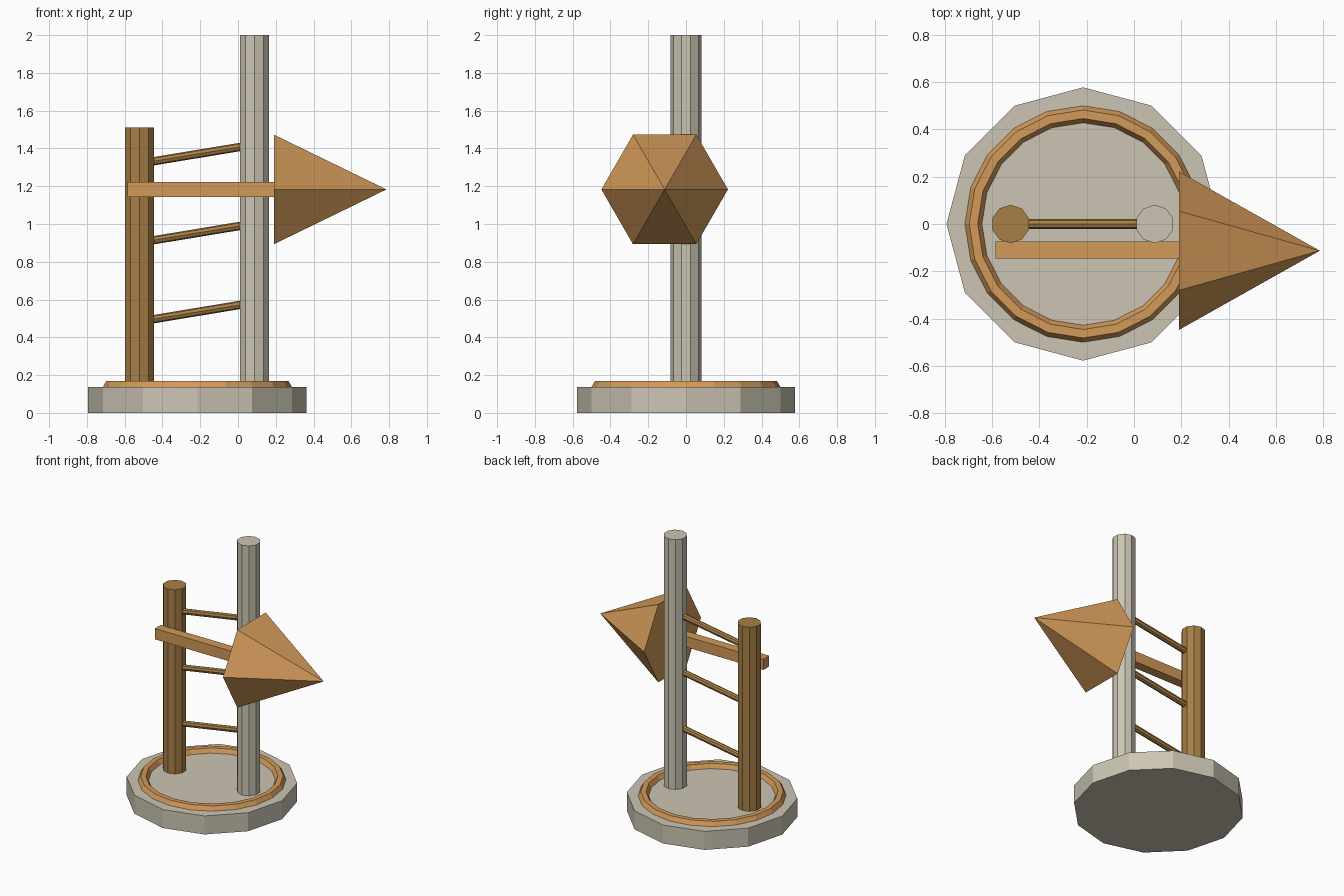
import bpy
import math
from mathutils import Vector

if "Cube" in bpy.data.objects:
    bpy.data.objects.remove(bpy.data.objects["Cube"])


def material(name, color):
    m = bpy.data.materials.new(name)
    m.diffuse_color = (*color, 1.0)
    m.use_nodes = True
    m.node_tree.nodes["Principled BSDF"].inputs["Base Color"].default_value = m.diffuse_color
    return m


STONE = material("pale stone", (0.60, 0.56, 0.45))
ORANGE = material("orange wood", (0.645, 0.32, 0.10))
BROWN = material("brown wood", (0.39, 0.215, 0.06))


def finish(name, mat):
    obj = bpy.context.object
    obj.name = name
    obj.data.materials.append(mat)
    return obj


def rod(name, start, end, radius, sides, mat, tip=None):
    """Straight prism (or cone when tip is 0) between two points."""
    a, b = Vector(start), Vector(end)
    axis = b - a
    rot = axis.to_track_quat('Z', 'Y').to_euler()
    bpy.ops.mesh.primitive_cone_add(
        vertices=sides, radius1=radius, radius2=radius if tip is None else tip,
        depth=axis.length, location=(a + b) / 2,
        rotation=rot if abs(axis.x) > 1e-6 else (0, 0, 0))
    return finish(name, mat)


BASE_X, TALL_X, SHORT_X = -0.215, 0.088, -0.522
BASE_TOP = 0.138

# Twelve-sided base with a ring half sunk into its top
rod("base", (BASE_X, 0, 0), (BASE_X, 0, BASE_TOP), 0.578, 12, STONE)
bpy.ops.mesh.primitive_torus_add(
    major_segments=20, minor_segments=6, major_radius=0.464, minor_radius=0.036,
    location=(BASE_X, 0, BASE_TOP))
finish("base_ring", ORANGE)

# Posts
rod("tall_post", (TALL_X, 0, BASE_TOP - 0.01), (TALL_X, 0, 2.0), 0.081, 10, STONE)
rod("short_post", (SHORT_X, 0, BASE_TOP - 0.01), (SHORT_X, 0, 1.51), 0.081, 10, BROWN)

# Slanted rungs between the posts
for i in range(3):
    z = 0.497 + 0.418 * i
    rod(f"rung_{i + 1}", (-0.46, 0, z - 0.003), (0.03, 0, z + 0.078), 0.022, 8, BROWN)

# Arrow shaft
bpy.ops.mesh.primitive_cube_add(size=1, location=(-0.1975, -0.11, 1.183))
shaft = bpy.context.object
shaft.scale = (0.775, 0.07, 0.08)
finish("arrow_shaft", ORANGE)

# Six-sided arrow head with corners pointing front and back
bpy.ops.mesh.primitive_cone_add(
    vertices=6, radius1=0.335, radius2=0, depth=0.596,
    location=(0.488, -0.113, 1.183), rotation=(0, math.pi / 2, 0))
finish("arrow_head", ORANGE)
